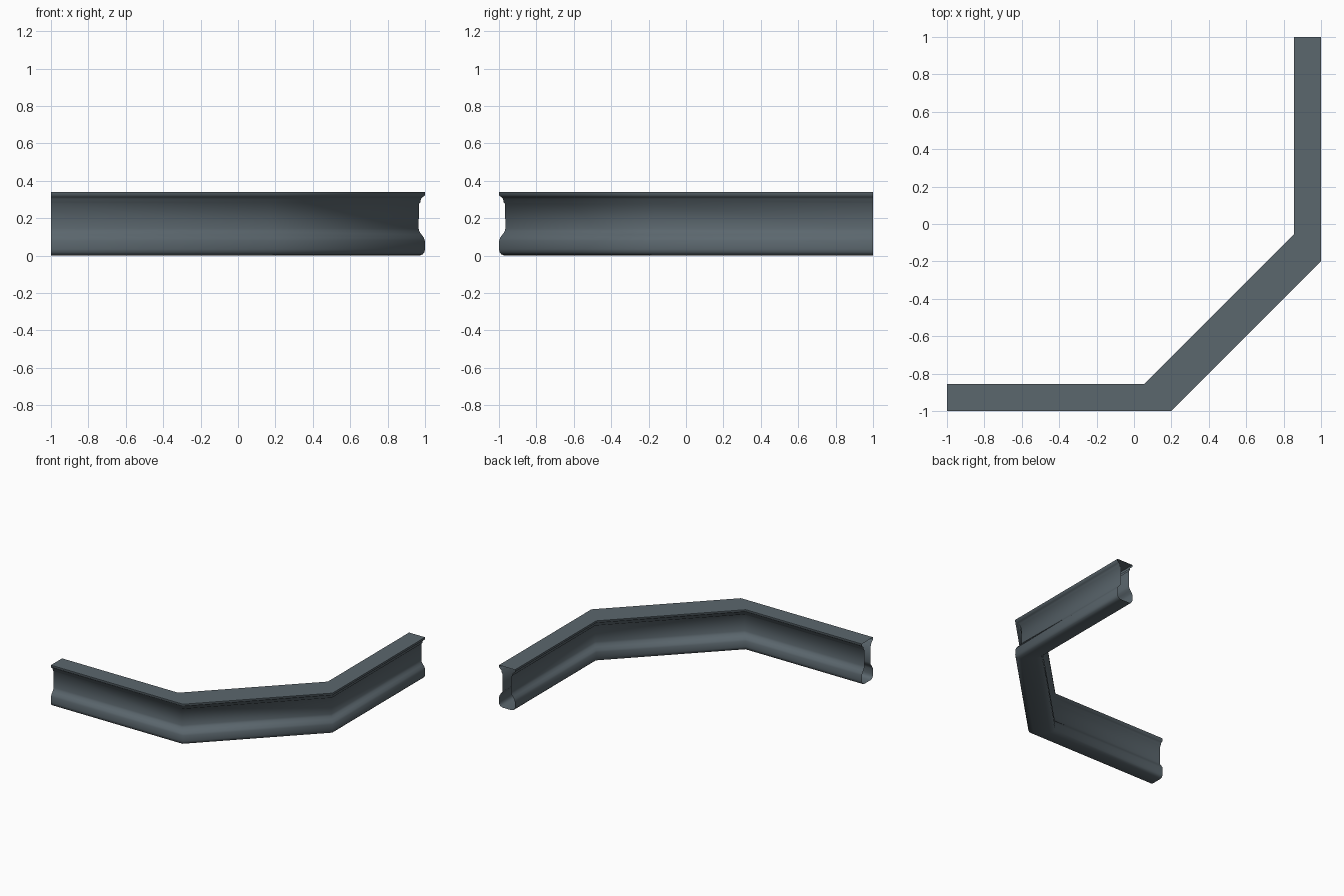
import bpy, bmesh, math

if "Cube" in bpy.data.objects:
    bpy.data.objects.remove(bpy.data.objects["Cube"])

# One slate-grey material
mat = bpy.data.materials.new("slate grey")
mat.diffuse_color = (0.105, 0.135, 0.155, 1)
mat.use_nodes = True
mat.node_tree.nodes["Principled BSDF"].inputs["Base Color"].default_value = mat.diffuse_color

WIDTH = 0.145
# Outer half of the moulding section: (inset from the outer face, height)
half = [(0.0, 0.34), (0.0, 0.323), (0.012, 0.313), (0.022, 0.303), (0.025, 0.285),
        (0.033, 0.278), (0.034, 0.145), (0.030, 0.128), (0.018, 0.112),
        (0.006, 0.095), (0.001, 0.08), (0.0, 0.035), (0.003, 0.018),
        (0.012, 0.007), (0.03, 0.0)]
section = half + [(WIDTH - d, z) for d, z in reversed(half)]


def path(d, z):
    """Angled corner path, shifted inward by d at height z."""
    return [(-1, -1 + d, z), (0.2 - d, -1 + d, z),
            (1 - d, -0.2 + d, z), (1 - d, 1, z)]


# Sweep the section along the path as an open-ended hollow shell
bm = bmesh.new()
rows = [[bm.verts.new(p) for p in path(d, z)] for d, z in section]
n = len(rows)
for i in range(n):
    a, b = rows[i], rows[(i + 1) % n]
    for k in range(3):
        bm.faces.new((a[k], b[k], b[k + 1], a[k + 1]))
bmesh.ops.recalc_face_normals(bm, faces=bm.faces)
mesh = bpy.data.meshes.new("corner_moulding")
bm.to_mesh(mesh)
bm.free()
mesh.materials.append(mat)
moulding = bpy.data.objects.new("corner_moulding", mesh)
bpy.context.collection.objects.link(moulding)

# Smooth around the rounds and mitres, sharp at the flat top
bpy.context.view_layer.objects.active = moulding
moulding.select_set(True)
bpy.ops.object.shade_smooth_by_angle(angle=math.radians(60))
